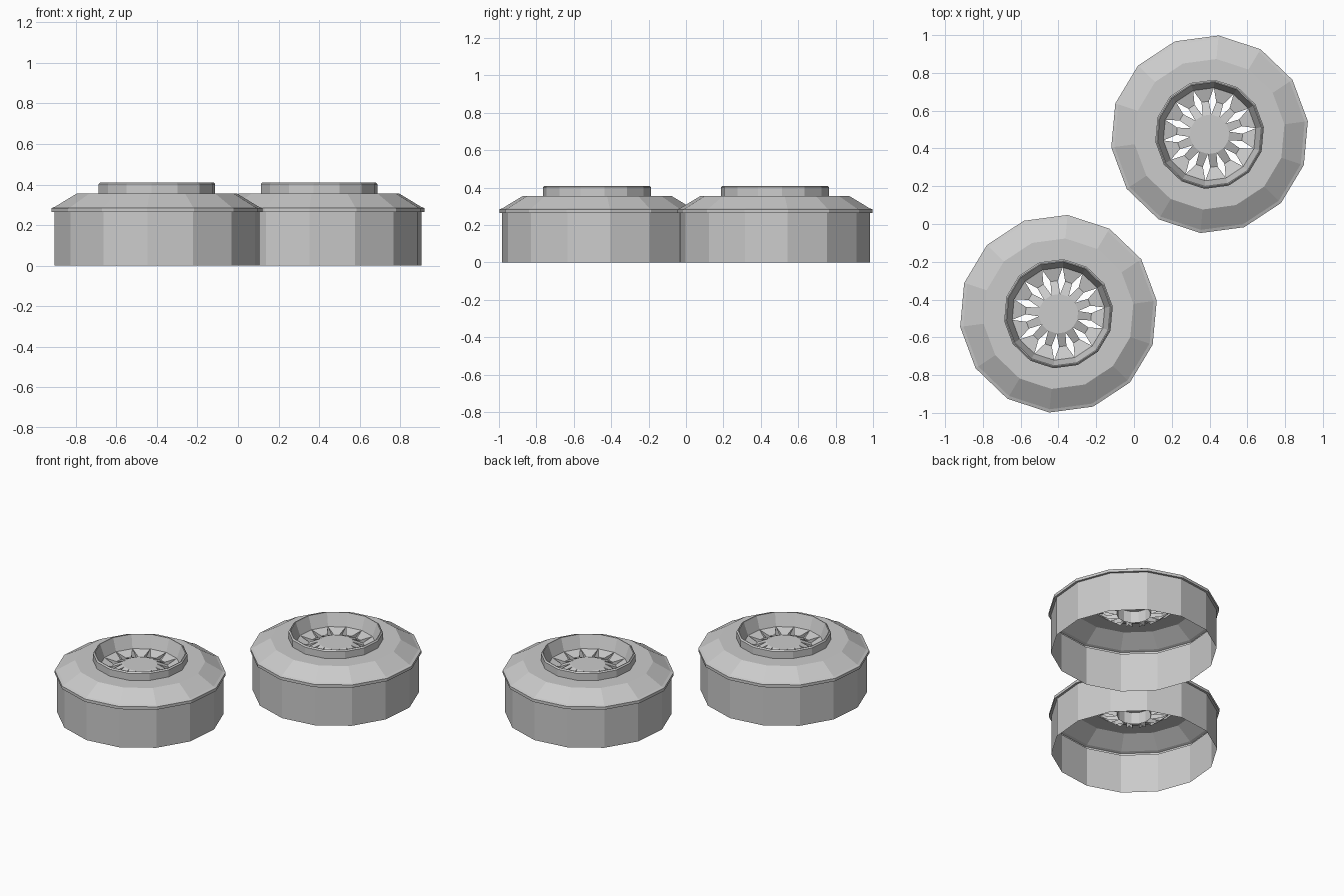
import bpy
import bmesh
from math import cos, sin, pi, radians

if "Cube" in bpy.data.objects:
    bpy.data.objects.remove(bpy.data.objects["Cube"])

N = 14
PHASE = radians(7.6)
CENTRES = {"left": (-0.4, -0.475), "right": (0.4, 0.475)}


def pt(bm, r, z, i, shift=0.0):
    a = PHASE + 2 * pi * i / N + shift
    return bm.verts.new((r * cos(a), r * sin(a), z))


def finish(bm, name, centre):
    bmesh.ops.remove_doubles(bm, verts=bm.verts, dist=0.0001)
    bmesh.ops.recalc_face_normals(bm, faces=bm.faces)
    me = bpy.data.meshes.new(name)
    bm.to_mesh(me)
    bm.free()
    ob = bpy.data.objects.new(name, me)
    ob.location = (centre[0], centre[1], 0)
    bpy.context.collection.objects.link(ob)


def lathe(name, profile, centre):
    """Sweep an open (radius, height) profile around the wheel axis."""
    bm = bmesh.new()
    rings = [[pt(bm, r, z, i) for i in range(N)] for r, z in profile]
    for a, b in zip(rings, rings[1:]):
        for i in range(N):
            j = (i + 1) % N
            bm.faces.new((a[i], a[j], b[j], b[i]))
    finish(bm, name, centre)


def spokes(name, centre):
    """Waisted spokes that dip between rim and hub, with tapering side walls."""
    bm = bmesh.new()
    # radius, top height, side wall depth, inset angle at each edge
    stations = [(0.247, 0.325, 0.0, 0.0), (0.175, 0.305, 0.04, radians(6.5)),
                (0.105, 0.335, 0.08, 0.0)]
    for i in range(N):
        left = [pt(bm, r, z, i, s) for r, z, d, s in stations]
        right = [pt(bm, r, z, i + 1, -s) for r, z, d, s in stations]
        low_l = [pt(bm, r, z - d, i, s) for r, z, d, s in stations[1:]]
        low_r = [pt(bm, r, z - d, i + 1, -s) for r, z, d, s in stations[1:]]
        for k in range(2):
            bm.faces.new((left[k], left[k + 1], right[k + 1], right[k]))
        for top, low in ((left, low_l), (right, low_r)):
            bm.faces.new((top[0], top[1], low[0]))
            bm.faces.new((top[1], top[2], low[1], low[0]))
    finish(bm, name, centre)


def hub(name, centre):
    """Flat centre disc with a short collar below."""
    bm = bmesh.new()
    top = [pt(bm, 0.105, 0.335, i) for i in range(N)]
    low = [pt(bm, 0.105, 0.255, i) for i in range(N)]
    bm.faces.new(top)
    for i in range(N):
        j = (i + 1) % N
        bm.faces.new((top[i], low[i], low[j], top[j]))
    finish(bm, name, centre)


# outer wall, lip and sloped shoulder
TYRE = [(0.51, 0.0), (0.51, 0.265), (0.525, 0.265), (0.525, 0.284),
        (0.508, 0.29), (0.40, 0.355), (0.29, 0.355)]
# raised collar with a funnel running down to the spokes
RIM = [(0.29, 0.355), (0.29, 0.402), (0.282, 0.41), (0.277, 0.41), (0.247, 0.325)]

for side, c in CENTRES.items():
    lathe(side + "_tyre", TYRE, c)
    lathe(side + "_rim", RIM, c)
    spokes(side + "_spokes", c)
    hub(side + "_hub", c)
